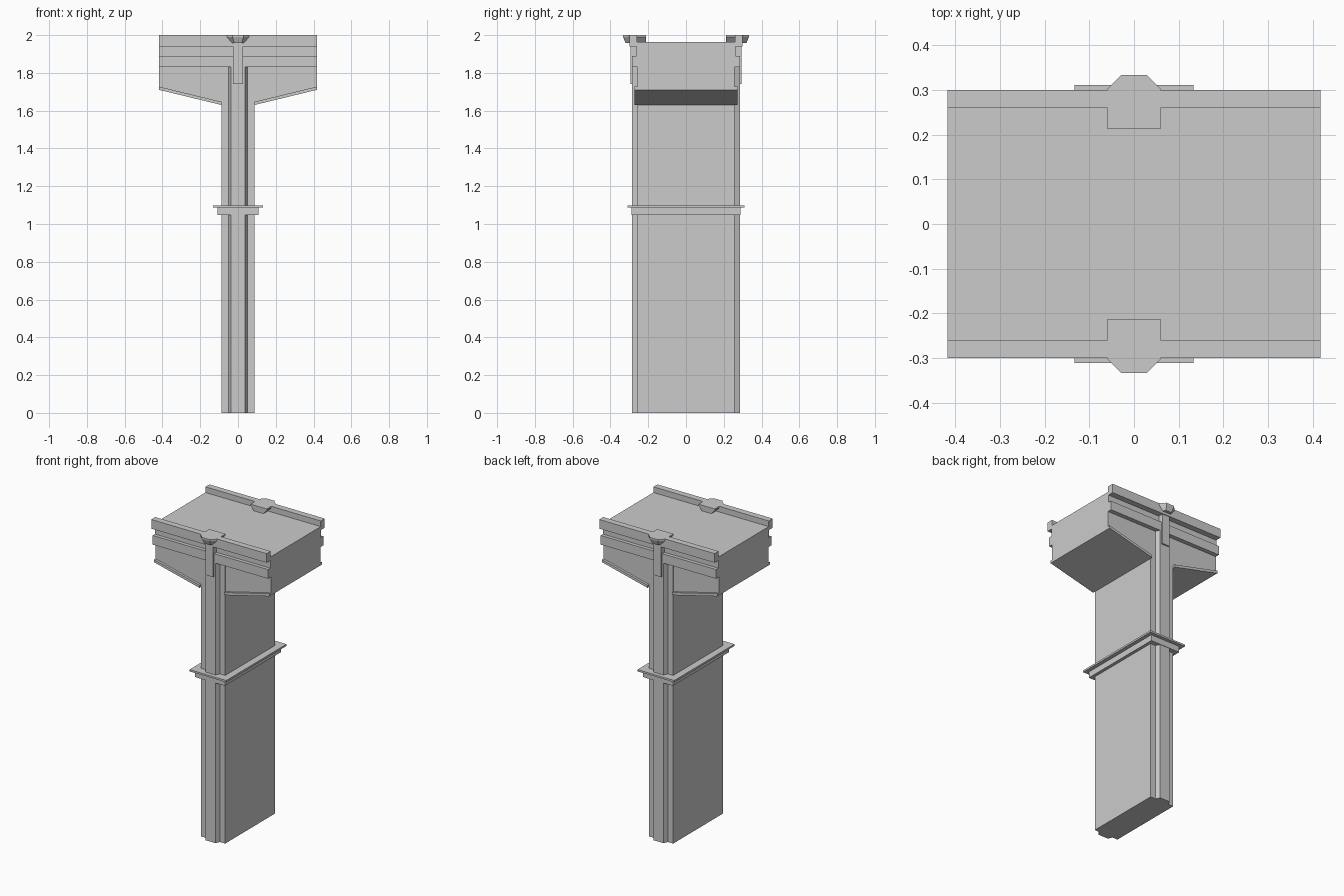
import bpy, bmesh
from mathutils import Vector

if "Cube" in bpy.data.objects:
    bpy.data.objects.remove(bpy.data.objects["Cube"])


def loft(name, rings):
    """Closed solid through rings that have equal point counts."""
    bm = bmesh.new()
    loops = [[bm.verts.new(p) for p in ring] for ring in rings]
    n = len(loops[0])
    for a, b in zip(loops, loops[1:]):
        for i in range(n):
            j = (i + 1) % n
            bm.faces.new((a[i], a[j], b[j], b[i]))
    bm.faces.new(loops[0][::-1])
    bm.faces.new(loops[-1])
    bmesh.ops.recalc_face_normals(bm, faces=bm.faces[:])
    mesh = bpy.data.meshes.new(name)
    bm.to_mesh(mesh)
    bm.free()
    ob = bpy.data.objects.new(name, mesh)
    bpy.context.collection.objects.link(ob)
    return ob


def prism(name, pts, axis, lo, hi):
    """Extrude a 2D profile along an axis."""
    def place(p, t):
        v = list(p)
        v.insert(axis, t)
        return Vector(v)
    return loft(name, [[place(p, t) for p in pts] for t in (lo, hi)])


def box(name, x, y, z):
    return prism(name, [(x[0], y[0]), (x[1], y[0]), (x[1], y[1]), (x[0], y[1])], 2, *z)


def mirrored(half):
    return half + [(-u, v) for u, v in reversed(half)]


# Column shaft with a chamfered rib on front and back
quarter = [(0.037, 0.285), (0.05, 0.257), (0.0875, 0.257)]
right_half = quarter + [(x, -y) for x, y in reversed(quarter)]
prism("column_shaft", mirrored(right_half), 2, 0, 1.85)

# Collar around the shaft
box("collar_band", (-0.108, 0.108), (-0.288, 0.288), (1.048, 1.087))
box("collar_plate", (-0.133, 0.133), (-0.311, 0.311), (1.087, 1.099))

# Head: deck with raised rails, recess and band
section = [(0.285, 1.83), (0.285, 1.89), (0.262, 1.89), (0.262, 1.94),
           (0.30, 1.94), (0.30, 2.0), (0.259, 2.0), (0.259, 1.963)]
prism("head_deck", mirrored(section), 0, -0.417, 0.417)

# Sloping corbel body below the deck
prism("corbel_body", mirrored([(0.417, 1.83), (0.417, 1.715), (0.0875, 1.635)]),
      1, -0.2565, 0.2565)

for s, side in ((1, "right"), (-1, "left")):
    # Lip along the sloping underside
    lip = [(0.0875, 1.63), (0.417, 1.71), (0.417, 1.727), (0.0875, 1.647)]
    prism("corbel_lip_" + side, [(s * x, z) for x, z in lip], 1, -0.272, 0.272)

for s, side in ((-1, "front"), (1, "back")):
    # Vertical bracket under each cap
    box("bracket_" + side, (-0.027, 0.027), sorted((s * 0.25, s * 0.295)), (1.74, 1.97))

    # Cap plate with chamfered outer corners, tapering underneath
    top = mirrored([(0.059, 0.213), (0.059, 0.303), (0.029, 0.333)])
    base = mirrored([(0.03, 0.213), (0.03, 0.303), (0.02, 0.32)])
    loft("cap_" + side, [[(x, s * y, z) for x, y in ring]
                         for ring, z in ((base, 1.957), (top, 1.99), (top, 2.0))])
